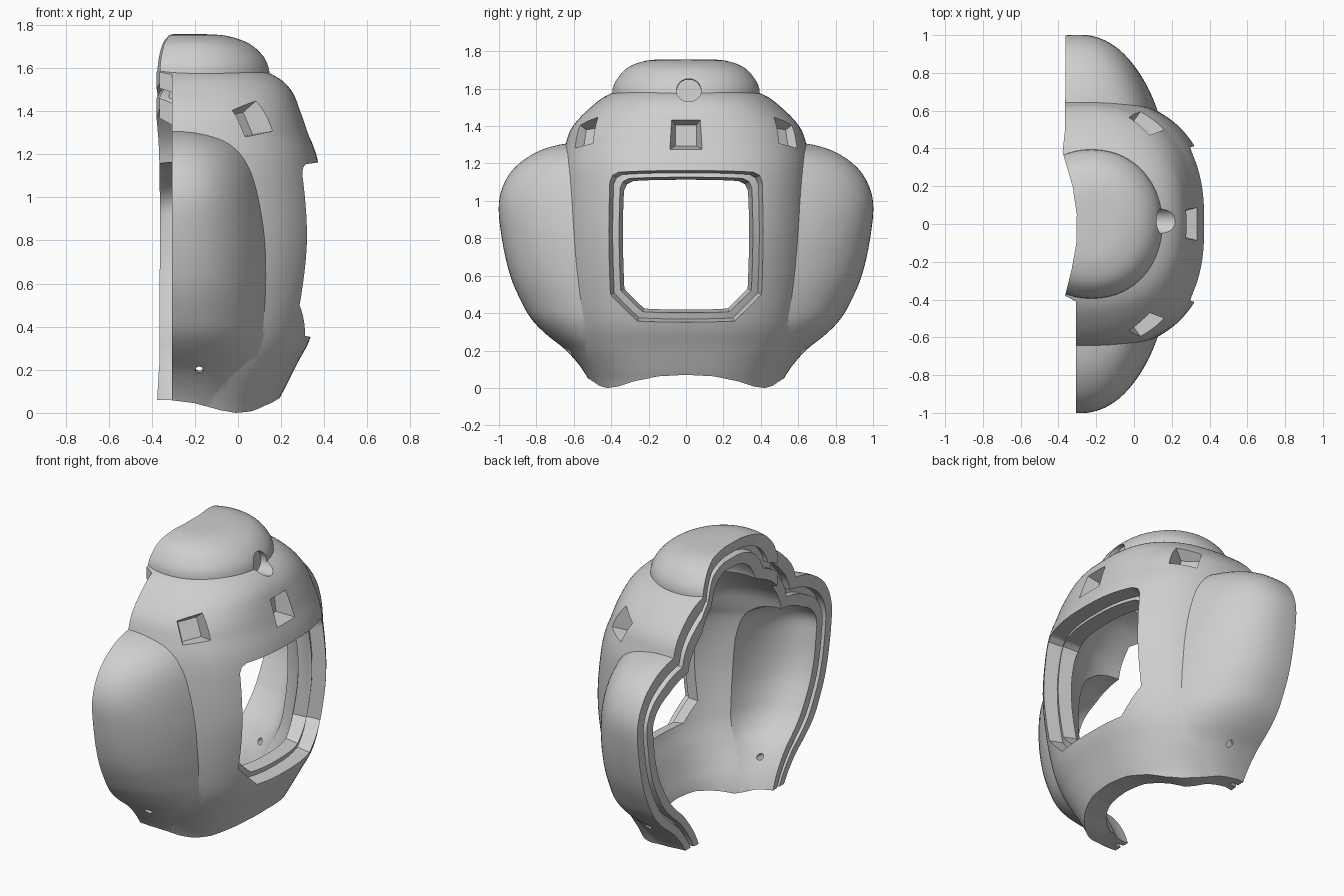
import bpy, bmesh, math
from mathutils import Vector, Matrix

if "Cube" in bpy.data.objects:
    bpy.data.objects.remove(bpy.data.objects["Cube"])

SEGS = 112
STEPS = 4
WALL = .15

# Cross-sections: height, half depth (x), half width (y)
BODY = [(-.2, .40, .43), (0, .46, .49), (.1, .51, .535), (.22, .57, .6),
        (.36, .64, .64), (.6, .69, .67), (.85, .71, .68), (1.15, .675, .675),
        (1.3, .625, .645), (1.4, .59, .605), (1.5, .545, .51), (1.57, .46, .41),
        (1.62, .3, .25), (1.64, .1, .08)]
EARS = [(-.15, .3, .44), (0, .38, .5), (.1, .45, .555), (.2, .485, .64), (.28, .5, .74),
        (.36, .51, .82), (.45, .51, .875), (.6, .51, .94), (.8, .5, .985),
        (1.0, .465, 1.0), (1.15, .425, .94), (1.25, .36, .82), (1.3, .24, .68), (1.32, .1, .5)]
CROWN = [(1.4, .36, .38), (1.5, .375, .39), (1.6, .37, .392), (1.67, .33, .355),
         (1.72, .265, .3), (1.75, .17, .21), (1.757, .08, .12)]


def make(name, bm):
    bmesh.ops.recalc_face_normals(bm, faces=bm.faces[:])
    mesh = bpy.data.meshes.new(name)
    bm.to_mesh(mesh)
    bm.free()
    ob = bpy.data.objects.new(name, mesh)
    bpy.context.collection.objects.link(ob)
    return ob


def smooth_rows(rows):
    """Catmull-Rom resampling of the cross-sections."""
    pts = [Vector(r) for r in rows]
    out = []
    for i in range(len(pts) - 1):
        p0, p1, p2 = pts[max(i - 1, 0)], pts[i], pts[i + 1]
        p3 = pts[min(i + 2, len(pts) - 1)]
        for k in range(STEPS):
            t = k / STEPS
            out.append(.5 * (2 * p1 + (p2 - p0) * t + (2 * p0 - 5 * p1 + 4 * p2 - p3) * t * t
                             + (3 * p1 - p0 - 3 * p2 + p3) * t ** 3))
    return out + [pts[-1]]


def stack(name, rings):
    """Closed solid from a list of equal rings of points."""
    bm = bmesh.new()
    rings = [[bm.verts.new(p) for p in ring] for ring in rings]
    for low, high in zip(rings, rings[1:]):
        for i in range(len(low)):
            j = (i + 1) % len(low)
            bm.faces.new((low[i], low[j], high[j], high[i]))
    bm.faces.new(rings[0])
    bm.faces.new(rings[-1])
    return make(name, bm)


def clamp(v):
    return min(max(v, 0), 1)


def loft(name, rows, cx, power, inset=0):
    """Stack of superellipses, drawn inwards by inset."""
    rows = smooth_rows(rows)
    fx = 1 - inset / max(r[1] for r in rows)
    fy = 1 - inset / max(r[2] for r in rows)
    rings = []
    for z, a, b in rows:
        z += inset * (.5 * clamp((.75 - z) / .35) - clamp((z - .9) / .35))
        if z < 0:
            z -= inset
        ring = []
        for i in range(SEGS):
            t = 2 * math.pi * (i + .5) / SEGS
            c, s = math.cos(t), math.sin(t)
            ring.append((cx + a * fx * math.copysign(abs(c) ** (2 / power), c),
                         b * fy * math.copysign(abs(s) ** (2 / power), s), z))
        rings.append(ring)
    return stack(name, rings)


def prism(name, points, depth):
    return stack(name, [points, [Vector(p) + Vector(depth) for p in points]])


def volume(mesh):
    bm = bmesh.new()
    bm.from_mesh(mesh)
    v = abs(bm.calc_volume())
    bm.free()
    return v


def boolean(target, tool, operation="DIFFERENCE"):
    """Combine two solids, moving to another solver if the volume shows a failure."""
    before = volume(target.data)
    mod = target.modifiers.new("cut", "BOOLEAN")
    mod.operation, mod.object = operation, tool
    for solver in ("MANIFOLD", "EXACT", "FLOAT"):
        mod.solver = solver
        bpy.context.view_layer.update()
        graph = bpy.context.evaluated_depsgraph_get()
        mesh = bpy.data.meshes.new_from_object(target.evaluated_get(graph))
        after = volume(mesh)
        if after > before + 1e-6 if operation == "UNION" else 1e-4 < after < before - 1e-6:
            break
    target.modifiers.clear()
    target.data = mesh
    bpy.data.objects.remove(tool)
    return target


def form(name, inset=0):
    """Body, side bulges and crown merged into one solid."""
    ob = loft(name, BODY, -.3, 2.5, inset)
    boolean(ob, loft("ears", EARS, -.3, 2.3, inset), "UNION")
    return boolean(ob, loft("crown", CROWN, -.225, 2.1, inset), "UNION")


def drill(name, centre, direction, r_floor, r_mouth, inward, outward, sides, roll=0):
    """Round or square hole along a direction through a surface point."""
    d = Vector(direction).normalized()
    bm = bmesh.new()
    spin = Matrix.Rotation(math.pi / sides + roll, 4, "Z")
    bmesh.ops.create_cone(bm, cap_ends=True, segments=sides, radius1=r_floor,
                          radius2=r_mouth, depth=inward + outward, matrix=spin)
    place = Matrix.Translation(Vector(centre) + d * (outward - inward) / 2)
    bm.transform(place @ d.to_track_quat("Z", "Y").to_matrix().to_4x4())
    return make(name, bm)


def window(name, grow, at_x):
    """Flared window cutter that has its nominal size at one depth."""
    rings = []
    for x in (0, .6):
        g = grow + .25 * (x - at_x)
        w, top, low = .33 + g, 1.105 + g * .6, .43 - g * .9
        half = [(w - .11 - g * .5, low), (w, low + .1 + g * .5), (w, top - .05),
                (w - .015, top - .015), (w - .05, top)]
        rings.append([(x, y, z) for y, z in half + [(-y, z) for y, z in reversed(half)]])
    return stack(name, rings)


def back_cutter(shift=0):
    """Everything behind the wavy parting line."""
    line = [(-.307, -1.3), (-.307, -.41), (-.365, -.38), (-.33, -.24), (-.305, -.1),
            (-.303, .05), (-.325, .2), (-.378, .38), (-.365, .5), (-.36, 1.3)]
    pts = [(x + shift, y, -.6) for x, y in line]
    return prism("back_cutter", pts + [(-2, 1.3, -.6), (-2, -1.3, -.6)], (0, 0, 3))


shell = form("helmet_shell")

# Square tapered pockets: brow, upper corners, side bulges
pockets = [((.305, 0, 1.36), (1, 0, .12), 0)]
for s in (-1, 1):
    pockets += [((.075, .55 * s, 1.37), (.7, .6 * s, .38), -.15 * s),
                ((.065, .8 * s, .805 + .015 * s), (.85, .5 * s, .05), 0)]
for centre, direction, roll in pockets:
    boolean(shell, drill("pocket", centre, direction, .08, .155, .09, .1, 4, roll))

# Round ports: one below the crown, two low on the sides
boolean(shell, drill("crown_port", (.17, .015, 1.592), (1, 0, .1), .066, .066, .07, .3, 32))
for s in (-1, 1):
    boolean(shell, drill("side_port", (-.18, .61 * s, .185), (0, s, -.5), .066, .066, .05, .12, 32))

# Hollow interior
boolean(shell, form("cavity", WALL))

# Stepped, flared window frame following the curved front
recess = window("window_recess", .08, .31)
boolean(recess, loft("recess_core", BODY, -.3, 2.5, WALL * .5))
boolean(shell, recess)
boolean(shell, window("window_opening", 0, .15))

# Small holes through the side ports
for s in (-1, 1):
    boolean(shell, drill("screw_hole", (-.18, .61 * s, .2), (0, s, -.1), .018, .018, .25, .1, 16))

# Groove running inside the open rim
groove = form("groove", WALL * .4)
boolean(groove, form("groove_core", WALL * .62))
boolean(groove, back_cutter(.045), "INTERSECT")
boolean(shell, groove)

# Open back and wavy lower edge
boolean(shell, back_cutter())
edge = [(0, .07), (.15, .062), (.28, .035), (.36, .008), (.42, 0), (.47, .01), (.52, .04), (.8, .06)]
edge = [(-y, z) for y, z in reversed(edge[1:])] + edge
boolean(shell, prism("hem_cutter", [(-2, y, z) for y, z in edge] + [(-2, .8, -1), (-2, -.8, -1)], (4, 0, 0)))
rear = [(-2, .065), (-.32, .06), (-.2, .045), (-.08, .012), (.02, -.005), (.02, -1), (-2, -1)]
boolean(shell, prism("rear_hem_cutter", [(x, -1.2, z) for x, z in rear], (0, 2.4, 0)))

# Material and shading
grey = bpy.data.materials.new("light_grey")
grey.use_nodes = True
colour = (.62, .62, .62, 1)
grey.diffuse_color = colour
grey.node_tree.nodes["Principled BSDF"].inputs["Base Color"].default_value = colour
shell.data.materials.clear()
shell.data.materials.append(grey)
for poly in shell.data.polygons:
    poly.material_index = 0
bpy.ops.object.select_all(action="DESELECT")
shell.select_set(True)
bpy.context.view_layer.objects.active = shell
bpy.ops.object.shade_smooth_by_angle(angle=math.radians(30))
